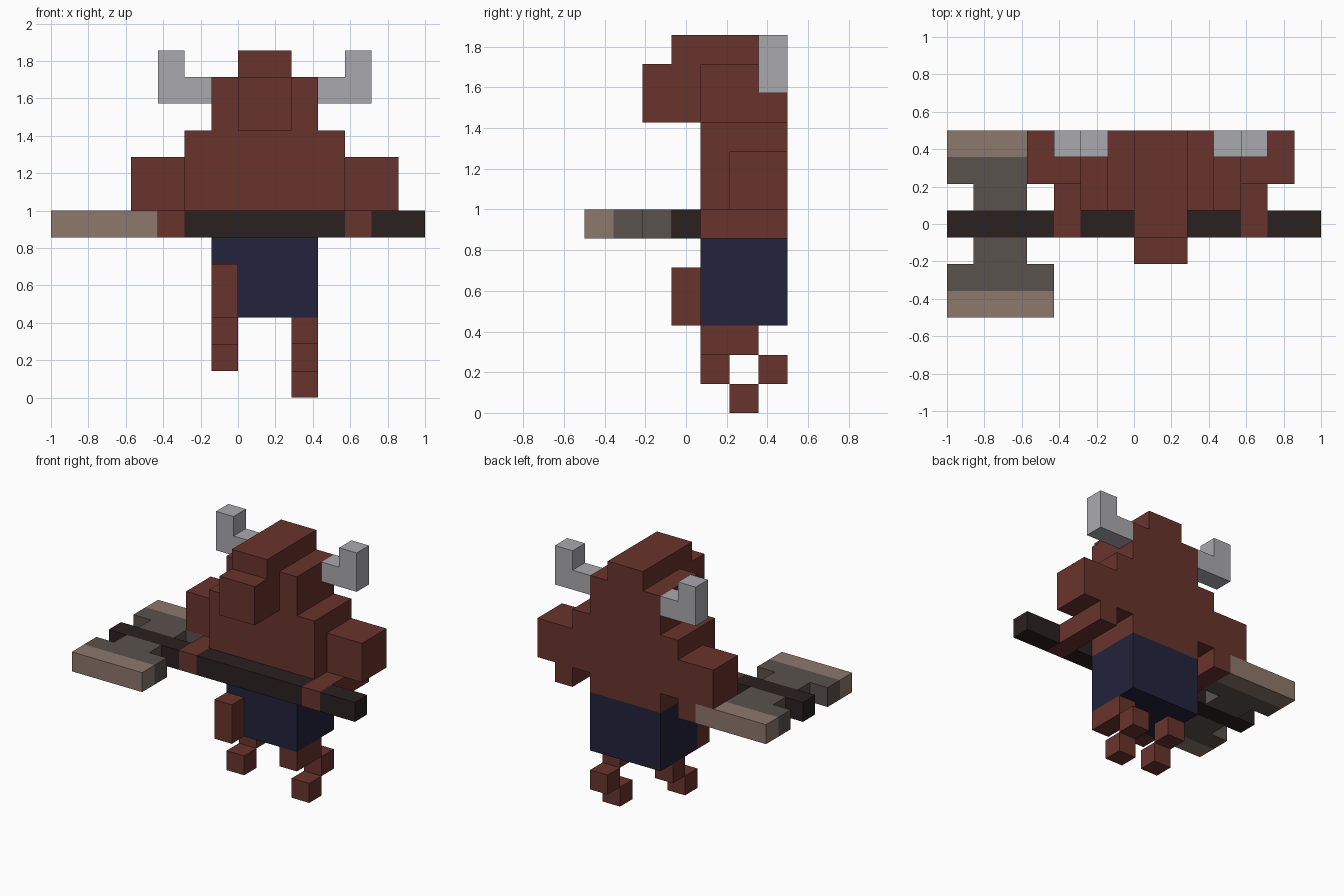
import bpy, bmesh
from mathutils import Vector

if "Cube" in bpy.data.objects:
    bpy.data.objects.remove(bpy.data.objects["Cube"], do_unlink=True)

UNIT = 1 / 7        # edge of one grid cell
MID_X = 1           # symmetry line of the body, in cells
MID_Y = 3.5         # symmetry line of the hammer, in cells


def linear(c):
    c /= 255
    return c / 12.92 if c <= 0.04045 else ((c + 0.055) / 1.055) ** 2.4


def material(name, *rgb):
    colour = (*[linear(c) for c in rgb], 1)
    mat = bpy.data.materials.new(name)
    mat.diffuse_color = colour
    mat.use_nodes = True
    bsdf = mat.node_tree.nodes["Principled BSDF"]
    bsdf.inputs["Base Color"].default_value = colour
    bsdf.inputs["Roughness"].default_value = 0.9
    return mat


HIDE = material("red brown hide", 105, 51, 44)
CLOTH = material("navy cloth", 34, 35, 60)
HORN = material("pale grey horn", 170, 169, 173)
WOOD = material("dark wood", 42, 33, 32)
STONE = material("grey stone", 90, 82, 78)
TAN = material("tan stone", 141, 120, 108)


def prism(name, outline, y0, y1, mat):
    """Extrude an (x, z) outline in cells from y0 to y1."""
    bm = bmesh.new()
    place = lambda x, y, z: Vector((x, y - MID_Y, z)) * UNIT
    face = bm.faces.new([bm.verts.new(place(x, y0, z)) for x, z in outline])
    side = bmesh.ops.extrude_face_region(bm, geom=[face])
    moved = [v for v in side["geom"] if isinstance(v, bmesh.types.BMVert)]
    bmesh.ops.translate(bm, verts=moved, vec=(0, (y1 - y0) * UNIT, 0))
    bmesh.ops.recalc_face_normals(bm, faces=bm.faces)
    mesh = bpy.data.meshes.new(name)
    bm.to_mesh(mesh)
    bm.free()
    mesh.materials.append(mat)
    obj = bpy.data.objects.new(name, mesh)
    bpy.context.collection.objects.link(obj)
    return obj


def block(name, x, y, z, mat):
    """Box given by its (low, high) cell range on each axis."""
    outline = [(x[0], z[0]), (x[1], z[0]), (x[1], z[1]), (x[0], z[1])]
    return prism(name, outline, *y, mat)


# Head and trunk
block("crown", (0, 2), (3, 7), (12, 13), HIDE)
block("snout", (0, 2), (2, 4), (10, 12), HIDE)
block("head", (-1, 3), (4, 7), (10, 12), HIDE)
block("torso", (-2, 4), (4, 7), (7, 10), HIDE)
block("waist", (-1, 3), (4, 7), (6, 7), HIDE)
block("loincloth", (-1, 3), (4, 7), (3, 6), CLOTH)

# Mirrored arms and horns, as distances from the body's centre line
for side, s in (("left", 1), ("right", -1)):
    span = lambda a, b: sorted((MID_X + s * a, MID_X + s * b))
    block(side + "_upper_arm", span(3, 5), (5, 7), (7, 9), HIDE)
    block(side + "_forearm", span(3, 4), (3, 7), (6, 7), HIDE)
    horn = [(2, 11), (4, 11), (4, 13), (3, 13), (3, 12), (2, 12)]
    prism(side + "_horn", [(MID_X + s * a, z) for a, z in horn], 6, 7, HORN)

# Left leg, standing
block("left_thigh", (2, 3), (4, 6), (2, 3), HIDE)
block("left_shin", (2, 3), (6, 7), (1, 2), HIDE)
block("left_hoof", (2, 3), (5, 6), (0, 1), HIDE)

# Right leg, raised
block("right_thigh", (-1, 0), (3, 4), (3, 5), HIDE)
block("right_shin", (-1, 0), (5, 6), (2, 3), HIDE)
block("right_hoof", (-1, 0), (4, 5), (1, 2), HIDE)

# Hammer shaft, interrupted by the two hands
for name, x in (("end", (-7, -3)), ("middle", (-2, 4)), ("butt", (5, 7))):
    block("hammer_shaft_" + name, x, (3, 4), (6, 7), WOOD)

# Double hammer head, mirrored across the shaft
for side, s in (("front", -1), ("back", 1)):
    span = lambda a, b: sorted((MID_Y + s * a, MID_Y + s * b))
    block(side + "_hammer_neck", (-6, -4), span(0.5, 1.5), (6, 7), STONE)
    block(side + "_hammer_head", (-7, -3), span(1.5, 2.5), (6, 7), STONE)
    block(side + "_hammer_face", (-7, -3), span(2.5, 3.5), (6, 7), TAN)
